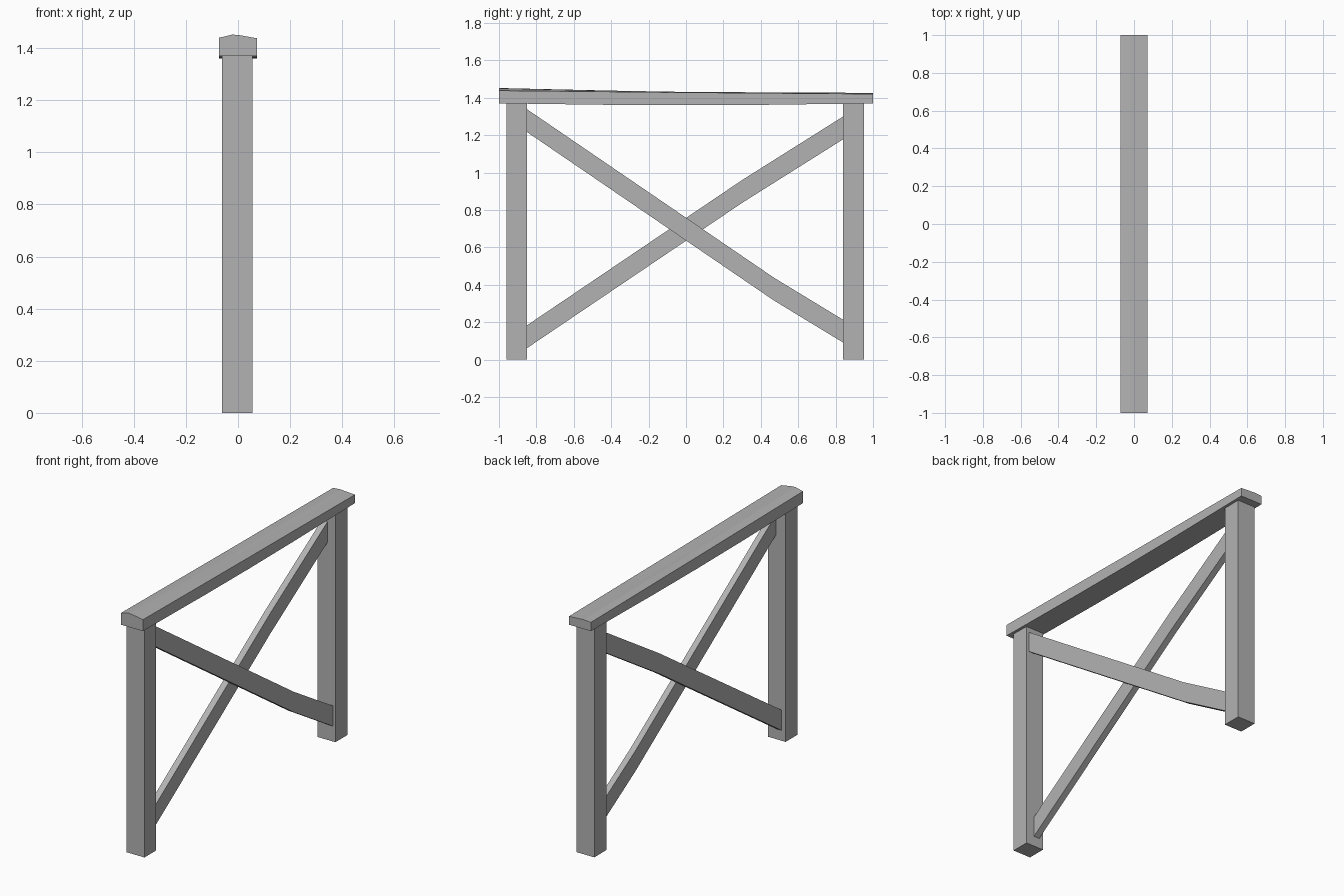
import bpy
import bmesh

cube = bpy.data.objects.get("Cube")
if cube:
    bpy.data.objects.remove(cube, do_unlink=True)

grey = bpy.data.materials.new("weathered grey")
grey.use_nodes = True
colour = (0.45, 0.45, 0.45, 1)
grey.diffuse_color = colour
grey.node_tree.nodes["Principled BSDF"].inputs["Base Color"].default_value = colour


def loft(name, sections):
    """Skin a closed solid through matching rings of points."""
    bm = bmesh.new()
    rings = [[bm.verts.new(p) for p in ring] for ring in sections]
    for a, b in zip(rings, rings[1:]):
        for i in range(len(a)):
            j = (i + 1) % len(a)
            bm.faces.new((a[i], a[j], b[j], b[i]))
    bm.faces.new(rings[0])
    bm.faces.new(rings[-1])
    bmesh.ops.recalc_face_normals(bm, faces=bm.faces)
    mesh = bpy.data.meshes.new(name)
    bm.to_mesh(mesh)
    bm.free()
    mesh.materials.append(grey)
    obj = bpy.data.objects.new(name, mesh)
    bpy.context.collection.objects.link(obj)
    return obj


def rectangle(y, x0, x1, z0, z1):
    return [(x0, y, z0), (x1, y, z0), (x1, y, z1), (x0, y, z1)]


# Upright posts
for name, y0, y1 in (("front_post", -0.96, -0.85), ("back_post", 0.84, 0.953)):
    loft(name, [rectangle(y, -0.062, 0.055, 0, 1.375) for y in (y0, y1)])

# Top rail with a slightly sagging underside and a worn crown
HALF = 0.072


def rail_section(y, bottom, edge, crown):
    return [(-HALF, y, bottom), (HALF, y, bottom), (HALF, y, edge),
            (0.005, y, crown - 0.002), (-0.022, y, crown), (-HALF, y, edge + 0.002)]


loft("top_rail", [rail_section(*s) for s in (
    (-1, 1.37, 1.438, 1.452),
    (-0.4, 1.362, 1.432, 1.438),
    (0, 1.36, 1.428, 1.431),
    (0.4, 1.362, 1.425, 1.429),
    (1, 1.37, 1.42, 1.426))])

# Crossed braces, each bent slightly, side by side in x
DEPTH = 0.122
for name, x0, x1, path in (
        ("left_brace", 0.002, 0.038, ((-0.855, 1.342), (0.47, 0.438), (0.845, 0.21))),
        ("right_brace", -0.036, 0.002, ((-0.855, 0.18), (0.3, 0.96), (0.845, 1.303)))):
    loft(name, [rectangle(y, x0, x1, top - DEPTH, top) for y, top in path])
